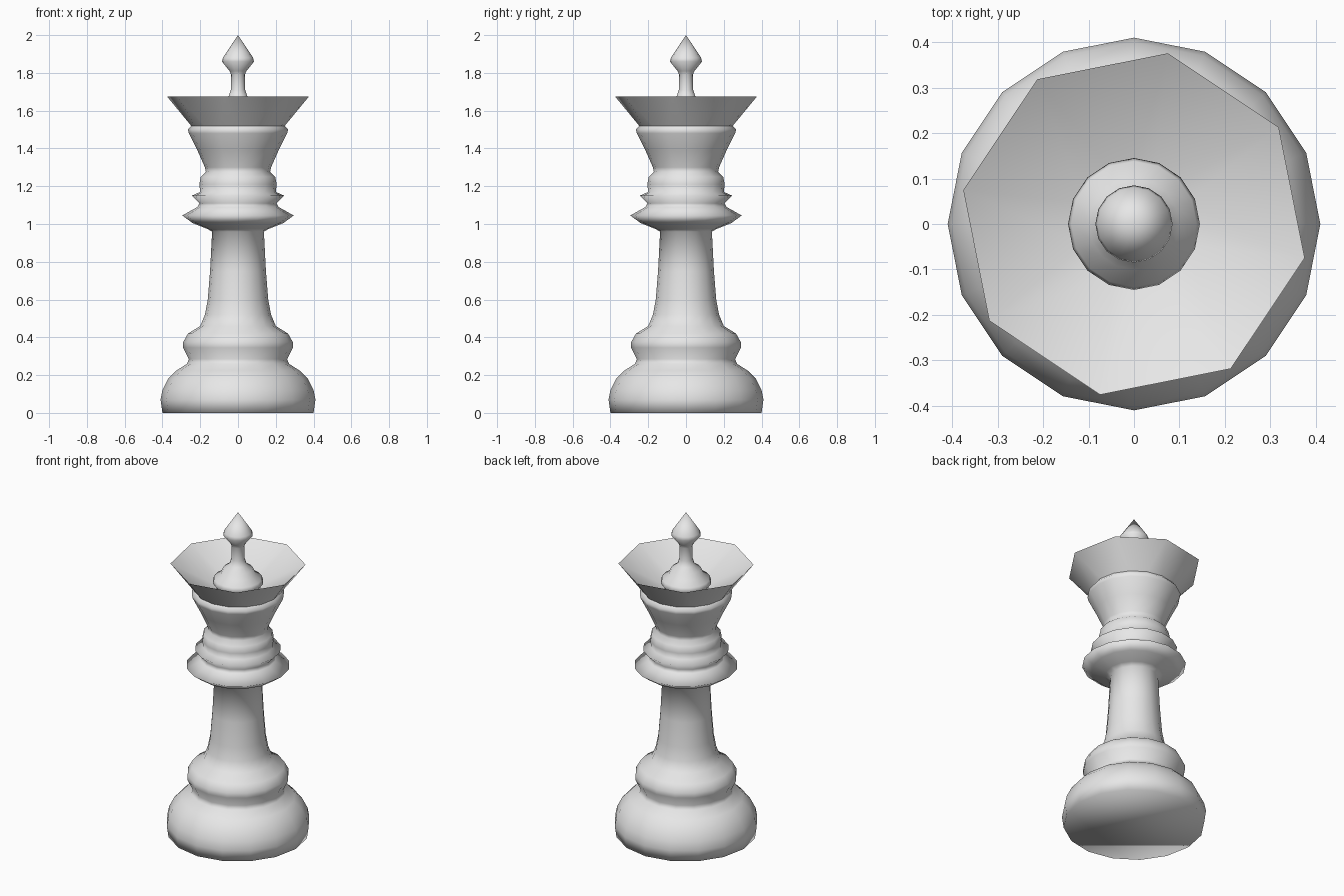
import bpy
import bmesh
from math import sin, cos, pi, radians

cube = bpy.data.objects.get("Cube")
if cube:
    bpy.data.objects.remove(cube, do_unlink=True)

SIDES = 16

# Single pale grey finish
grey = bpy.data.materials.new("pale_grey")
grey.use_nodes = True
colour = (0.8, 0.8, 0.8, 1)
grey.diffuse_color = colour
grey.node_tree.nodes["Principled BSDF"].inputs["Base Color"].default_value = colour


def add_ring(bm, radius, z, sides=SIDES, turn=0.0):
    return [bm.verts.new((radius * cos(turn + 2 * pi * i / sides),
                          radius * sin(turn + 2 * pi * i / sides), z))
            for i in range(sides)]


def bridge(bm, low, high):
    for i in range(len(low)):
        j = (i + 1) % len(low)
        bm.faces.new((low[i], low[j], high[j], high[i]))


def finish(bm, name, crease=None):
    mesh = bpy.data.meshes.new(name)
    bm.to_mesh(mesh)
    bm.free()
    mesh.materials.append(grey)
    obj = bpy.data.objects.new(name, mesh)
    bpy.context.collection.objects.link(obj)
    bpy.ops.object.select_all(action='DESELECT')
    obj.select_set(True)
    bpy.context.view_layer.objects.active = obj
    if crease:
        bpy.ops.object.shade_smooth_by_angle(angle=radians(crease))
    else:
        bpy.ops.object.shade_smooth()
    return obj


def lathe(name, profile, floor=False, tip=None):
    """Spin a (radius, height) profile, with optional floor and pointed tip."""
    bm = bmesh.new()
    rings = [add_ring(bm, r, z) for r, z in profile]
    for low, high in zip(rings, rings[1:]):
        bridge(bm, low, high)
    if floor:
        bm.faces.new(rings[0][::-1])
    if tip:
        apex = bm.verts.new((0, 0, tip))
        top = rings[-1]
        for i in range(SIDES):
            bm.faces.new((top[i], top[(i + 1) % SIDES], apex))
    return finish(bm, name)


# Base, stem, collars and lower cup in one turned shape
lathe("turned_body", [
    (0.40, 0.0), (0.41, 0.07), (0.40, 0.12), (0.37, 0.18), (0.325, 0.225),
    (0.27, 0.26), (0.26, 0.285), (0.29, 0.345), (0.29, 0.375), (0.265, 0.42),
    (0.20, 0.46), (0.175, 0.52), (0.16, 0.6), (0.148, 0.75), (0.137, 0.96),
    (0.165, 0.975), (0.24, 1.005), (0.295, 1.045), (0.215, 1.09),
    (0.205, 1.11), (0.245, 1.15), (0.20, 1.17), (0.205, 1.21), (0.197, 1.25),
    (0.17, 1.275), (0.175, 1.3), (0.215, 1.39), (0.26, 1.48), (0.265, 1.5),
    (0.248, 1.52)], floor=True)

# Flared crown: eight rim corners, each fanning to one side of a 16-sided ring
bm = bmesh.new()
outer = add_ring(bm, 0.248, 1.52)
inner = add_ring(bm, 0.12, 1.53)
rim = add_ring(bm, 0.383, 1.675, sides=8, turn=-pi / SIDES)
for k in range(8):
    a, b, c = 2 * k - 1, 2 * k, 2 * k + 1
    corner, following = rim[k], rim[(k + 1) % 8]
    bm.faces.new((outer[a], outer[b], corner))
    bm.faces.new((outer[b], outer[c], following, corner))
    bm.faces.new((inner[b], inner[a], corner))
    bm.faces.new((inner[c], inner[b], corner, following))
bm.faces.new(inner)
finish(bm, "flared_crown", crease=60)

# Domed foot and pointed finial
lathe("finial", [
    (0.12, 1.53), (0.145, 1.565), (0.138, 1.59), (0.10, 1.615),
    (0.085, 1.65), (0.05, 1.675), (0.038, 1.71), (0.036, 1.79),
    (0.045, 1.81), (0.085, 1.86), (0.08, 1.88)], tip=2.0)
